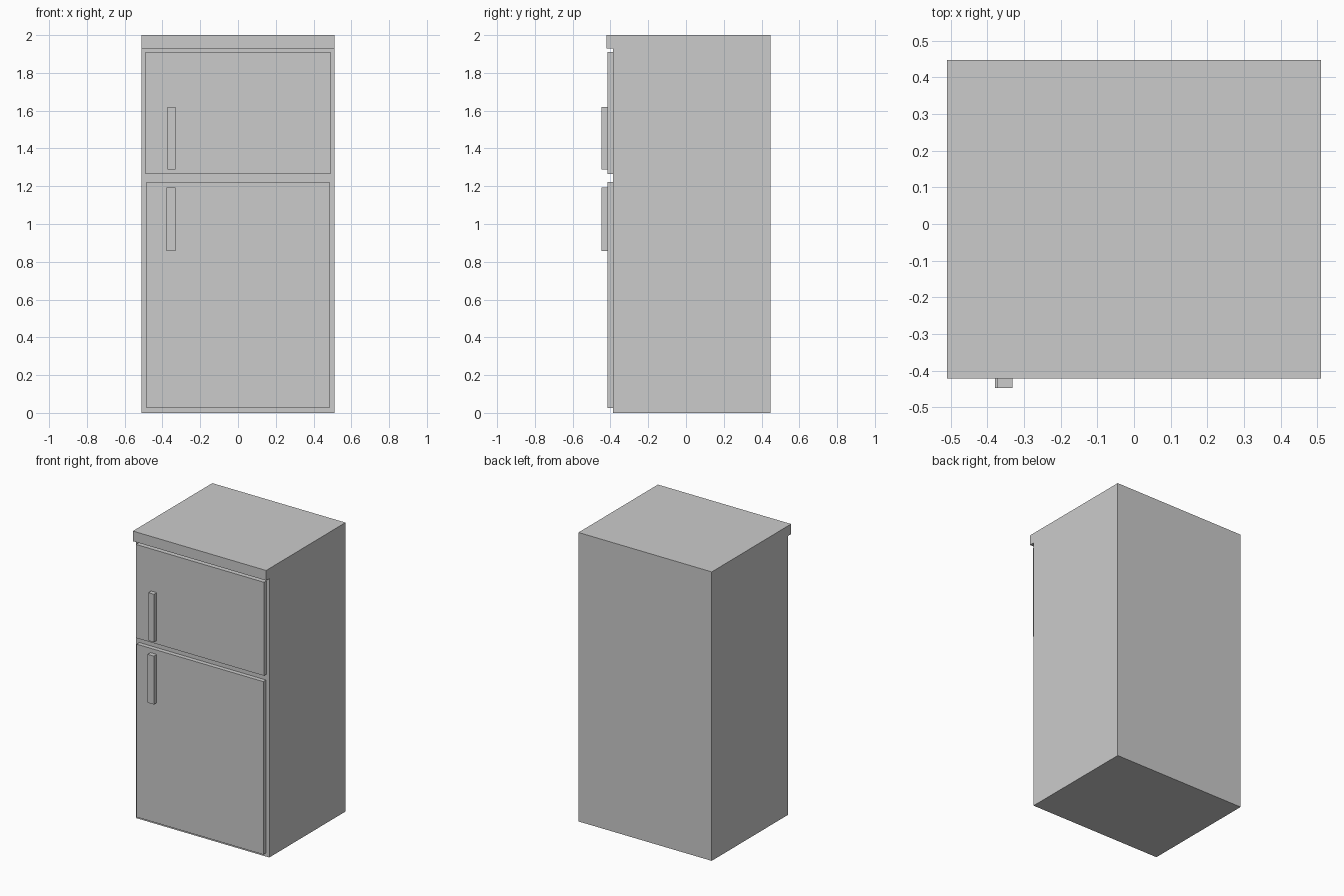
import bpy, bmesh

if "Cube" in bpy.data.objects:
    bpy.data.objects.remove(bpy.data.objects["Cube"])

FRONT = -0.386      # cabinet front plane
DOOR = -0.416       # door front plane
HALF_W = 0.51


def finish(name, bm):
    bmesh.ops.recalc_face_normals(bm, faces=bm.faces)
    mesh = bpy.data.meshes.new(name)
    bm.to_mesh(mesh)
    bm.free()
    obj = bpy.data.objects.new(name, mesh)
    bpy.context.collection.objects.link(obj)
    return obj


def box(name, x, y, z):
    """Box from (min, max) ranges on each axis."""
    bm = bmesh.new()
    bmesh.ops.create_cube(bm, size=1)
    for v in bm.verts:
        for i, (lo, hi) in enumerate((x, y, z)):
            v.co[i] = lo if v.co[i] < 0 else hi
    return finish(name, bm)


# Cabinet: side profile with an overhanging top lip, extruded across the width
profile = [(0.447, 0), (0.447, 2), (-0.421, 2), (-0.421, 1.93),
           (FRONT, 1.93), (FRONT, 0)]
bm = bmesh.new()
face = bm.faces.new([bm.verts.new((-HALF_W, y, z)) for y, z in profile])
side = bmesh.ops.extrude_face_region(bm, geom=[face])
verts = [v for v in side["geom"] if isinstance(v, bmesh.types.BMVert)]
bmesh.ops.translate(bm, verts=verts, vec=(2 * HALF_W, 0, 0))
finish("cabinet", bm)

# Doors with their handles: half width, door z range, handle x and z ranges
doors = [
    ("freezer", 0.49, (1.264, 1.911), (-0.374, -0.331), (1.288, 1.62)),
    ("fridge", 0.485, (0.025, 1.222), (-0.379, -0.331), (0.857, 1.192)),
]
for name, half, door_z, handle_x, handle_z in doors:
    box(name + "_door", (-half, half), (DOOR, FRONT + 0.002), door_z)
    box(name + "_handle", handle_x, (-0.447, DOOR + 0.002), handle_z)
